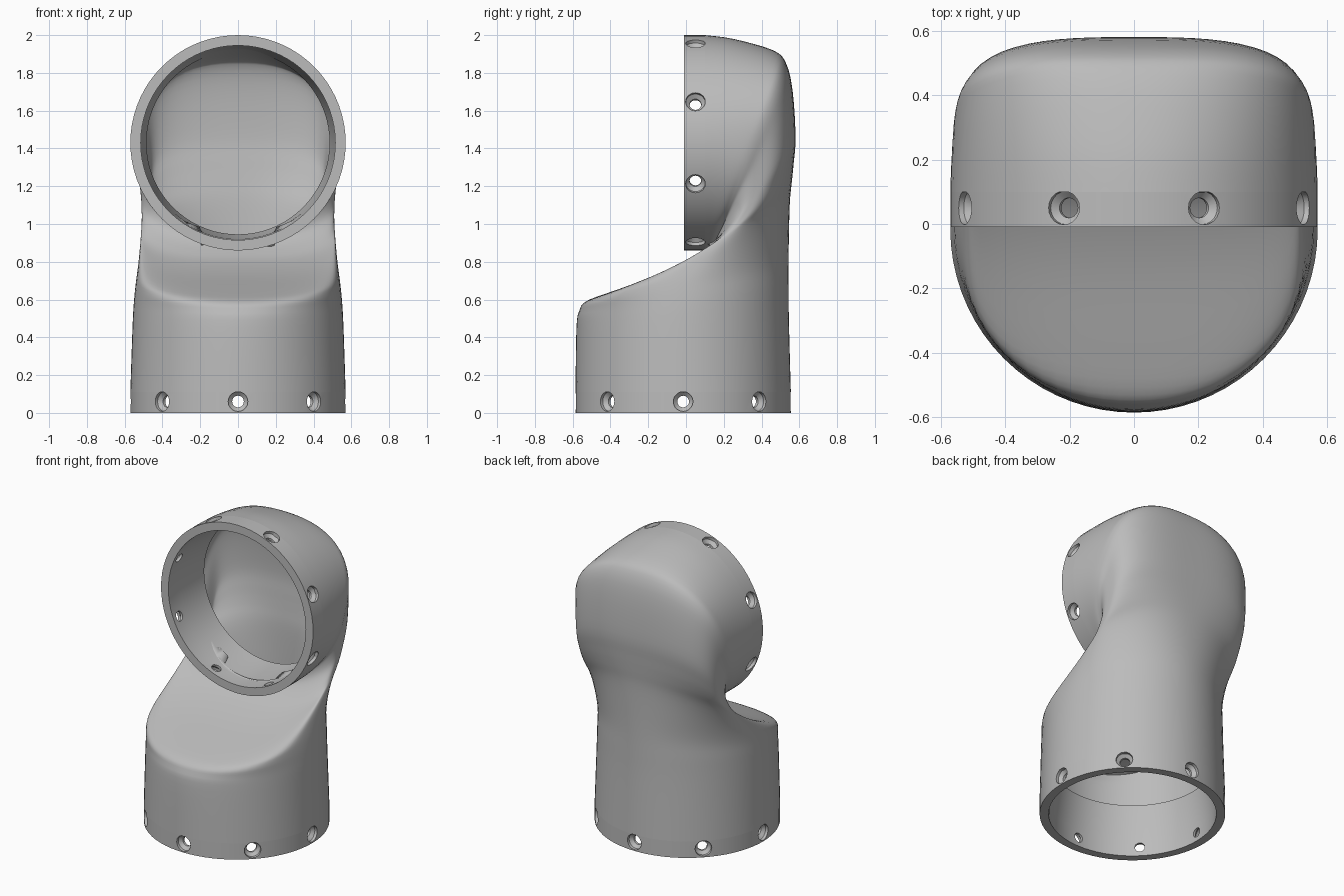
import bpy
import bmesh
from math import sin, cos, pi, radians
from mathutils import Matrix, Vector

default_cube = bpy.data.objects.get("Cube")
if default_cube:
    bpy.data.objects.remove(default_cube, do_unlink=True)

# Single flat grey for the whole casting
GREY = (0.5, 0.5, 0.5, 1.0)
grey = bpy.data.materials.new("plain_grey")
grey.use_nodes = True
grey.diffuse_color = GREY
grey.node_tree.nodes["Principled BSDF"].inputs["Base Color"].default_value = GREY

SEGMENTS = 72
RADIUS = 0.57
BORE = 0.515
COLLAR_DEPTH = 0.11
HOLE_COUNT = 8


def make_object(name, bm):
    mesh = bpy.data.meshes.new(name)
    bm.to_mesh(mesh)
    bm.free()
    mesh.materials.append(grey)
    obj = bpy.data.objects.new(name, mesh)
    bpy.context.collection.objects.link(obj)
    return obj


def activate(obj):
    bpy.ops.object.select_all(action="DESELECT")
    obj.select_set(True)
    bpy.context.view_layer.objects.active = obj


def apply_modifiers_and_smooth(obj, angle):
    activate(obj)
    for modifier in list(obj.modifiers):
        bpy.ops.object.modifier_apply(modifier=modifier.name)
    bpy.ops.object.shade_smooth_by_angle(angle=radians(angle))


def lathe(bm, profile, steps, matrix, closed):
    """Revolve (radius, height) points around the local z axis."""
    rings = []
    for k in range(steps):
        a = 2 * pi * k / steps
        rings.append([bm.verts.new(matrix @ Vector((r * cos(a), r * sin(a), h)))
                      for r, h in profile])
    count = len(profile)
    for k, ring in enumerate(rings):
        following = rings[(k + 1) % steps]
        for i in range(count if closed else count - 1):
            j = (i + 1) % count
            bm.faces.new((ring[i], following[i], following[j], ring[j]))


def finish(bm):
    bmesh.ops.remove_doubles(bm, verts=bm.verts, dist=0.00001)
    bmesh.ops.recalc_face_normals(bm, faces=bm.faces)


def catmull(p0, p1, p2, p3, t):
    return [0.5 * (2 * b + (c - a) * t + (2 * a - 5 * b + 4 * c - d) * t * t
                   + (3 * b - a - 3 * c + d) * t ** 3)
            for a, b, c, d in zip(p0, p1, p2, p3)]


# Elbow cross-sections, swung from horizontal to vertical:
# inner edge y z, outer edge y z, half width, inner and outer squareness
SECTIONS = [
    (-.585, .11, .555, .11, .57, 2, 2),
    (-.58, .45, .545, .48, .558, 2, 2),
    (-.565, .54, .543, .66, .55, 2.1, 2),
    (-.53, .59, .543, .8, .54, 2.4, 2),
    (-.4, .64, .545, .95, .527, 3.2, 2.1),
    (-.15, .725, .55, 1.12, .515, 3.4, 2.2),
    (.02, .8, .56, 1.22, .51, 3.3, 2.4),
    (.1, .855, .57, 1.32, .51, 2.8, 2.7),
    (.14, .89, .58, 1.46, .515, 2.3, 3),
    (.15, .9, .565, 1.7, .53, 2.05, 3),
    (.145, .885, .53, 1.85, .55, 2, 2.8),
    (.125, .868, .46, 1.92, .56, 2, 2.4),
    (.11, .862, .25, 1.98, .567, 2, 2.1),
    (.1, .86, .1, 2, .57, 2, 2),
]


def section_ring(bm, section):
    inner_y, inner_z, outer_y, outer_z, width, n_inner, n_outer = section
    inner = Vector((0, inner_y, inner_z))
    outer = Vector((0, outer_y, outer_z))
    middle, half = (inner + outer) / 2, (inner - outer) / 2
    ring = []
    for k in range(SEGMENTS):
        a = 2 * pi * k / SEGMENTS
        c, s = cos(a), sin(a)
        n = n_inner if c > 0 else n_outer
        r = (abs(c) ** n + abs(s) ** n) ** (-1 / n)
        ring.append(bm.verts.new(middle + half * c * r
                                 + Vector((width * s * r, 0, 0))))
    return ring


# Hollow elbow body lofted through the sections
bm = bmesh.new()
SUBSTEPS = 4
last = len(SECTIONS) - 1
rings = []
for i in range(last):
    around = [SECTIONS[min(max(i + o, 0), last)] for o in (-1, 0, 1, 2)]
    for step in range(SUBSTEPS):
        rings.append(section_ring(bm, catmull(*around, step / SUBSTEPS)))
rings.append(section_ring(bm, SECTIONS[last]))
for low, high in zip(rings, rings[1:]):
    for k in range(SEGMENTS):
        m = (k + 1) % SEGMENTS
        bm.faces.new((low[k], low[m], high[m], high[k]))
body = make_object("elbow_body", bm)
shell = body.modifiers.new("wall", "SOLIDIFY")
shell.thickness = RADIUS - BORE
shell.offset = -1
apply_modifiers_and_smooth(body, 60)


# Mounting collar with tapered inner sleeve and a ring of countersunk screw holes
COLLAR = [(RADIUS, 0), (BORE, 0), (BORE, COLLAR_DEPTH), (.485, .34),
          (.5, .34), (BORE + .01, COLLAR_DEPTH), (RADIUS, COLLAR_DEPTH)]
SCREW_HOLE = [(0, .45), (.031, .45), (.031, .53), (.052, .55), (.052, .65), (0, .65)]


def make_collar(name, matrix, first_angle):
    bm = bmesh.new()
    lathe(bm, COLLAR, SEGMENTS, matrix, True)
    finish(bm)
    collar = make_object(name, bm)

    bm = bmesh.new()
    for k in range(HOLE_COUNT):
        turn = Matrix.Rotation(first_angle + 2 * pi * k / HOLE_COUNT, 4, "Z")
        place = Matrix.Translation((0, 0, .06)) @ turn @ Matrix.Rotation(pi / 2, 4, "Y")
        lathe(bm, SCREW_HOLE, 20, matrix @ place, False)
    finish(bm)
    cutter = make_object(name + "_hole_cutter", bm)
    cutter.hide_render = True

    cut = collar.modifiers.new("screw_holes", "BOOLEAN")
    cut.operation = "DIFFERENCE"
    cut.solver = "EXACT"
    cut.object = cutter
    apply_modifiers_and_smooth(collar, 30)
    bpy.data.objects.remove(cutter, do_unlink=True)


make_collar("lower_collar", Matrix.Translation((0, -.015, 0)), 0)
make_collar("upper_collar",
            Matrix.Translation((0, -.01, 1.43)) @ Matrix.Rotation(-pi / 2, 4, "X"),
            pi / HOLE_COUNT)
